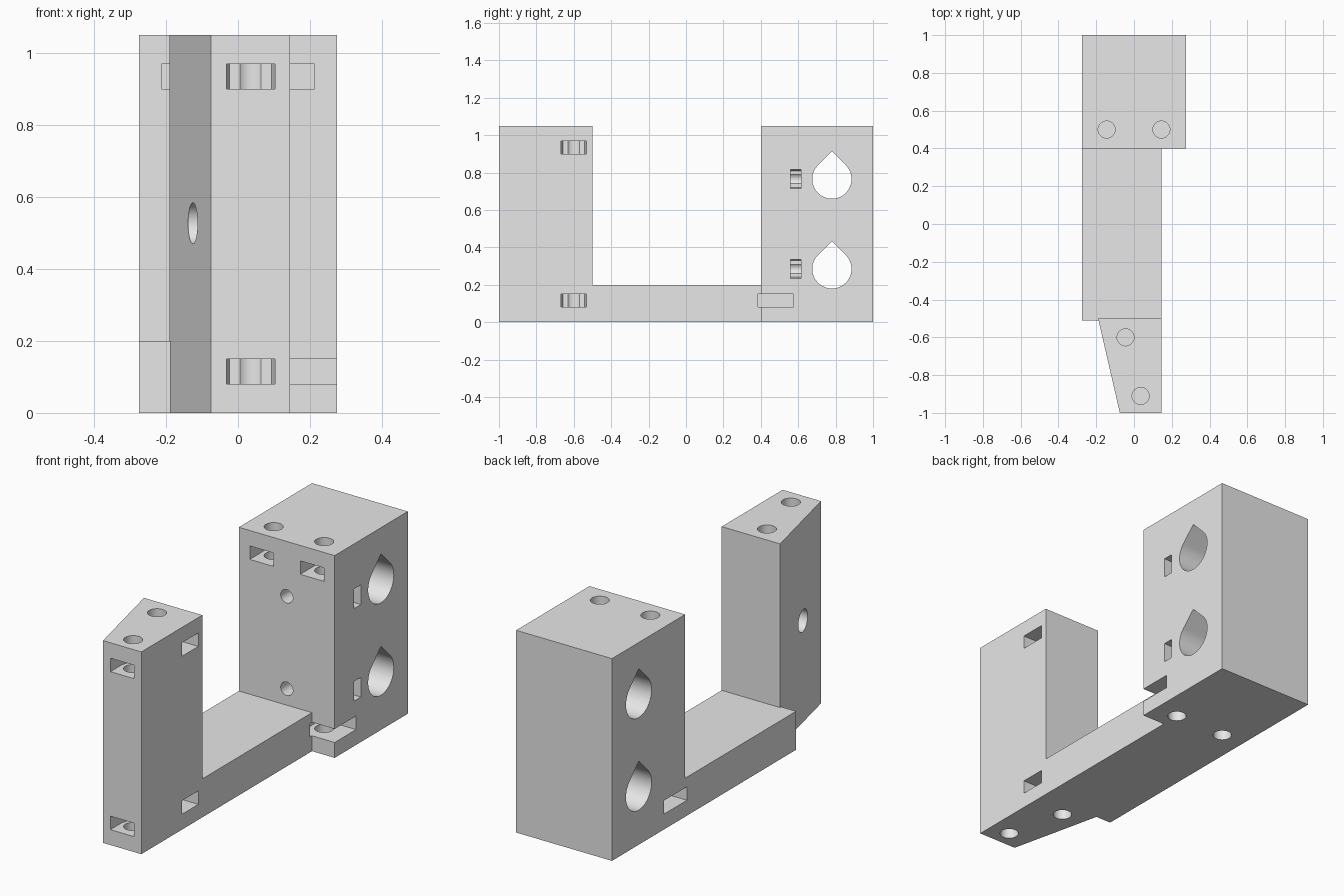
import bpy, bmesh
from math import cos, sin, pi, radians
from mathutils import Vector

cube = bpy.data.objects.get("Cube")
if cube:
    bpy.data.objects.remove(cube, do_unlink=True)

grey = bpy.data.materials.new("light_grey")
grey.use_nodes = True
grey.diffuse_color = (0.8, 0.8, 0.8, 1)
grey.node_tree.nodes["Principled BSDF"].inputs["Base Color"].default_value = (0.8, 0.8, 0.8, 1)

TO_3D = {
    "X": lambda a, b, h: (h, a, b),
    "Y": lambda a, b, h: (a, h, b),
    "Z": lambda a, b, h: (a, b, h),
}


def prism(name, profile, axis, start, end):
    """Extrude a flat profile along an axis."""
    bm = bmesh.new()
    low, high = ([bm.verts.new(TO_3D[axis](a, b, h)) for a, b in profile] for h in (start, end))
    bm.faces.new(low)
    bm.faces.new(high)
    n = len(profile)
    for i in range(n):
        j = (i + 1) % n
        bm.faces.new((low[i], low[j], high[j], high[i]))
    bmesh.ops.recalc_face_normals(bm, faces=bm.faces)
    mesh = bpy.data.meshes.new(name)
    bm.to_mesh(mesh)
    bm.free()
    mesh.materials.append(grey)
    obj = bpy.data.objects.new(name, mesh)
    bpy.context.collection.objects.link(obj)
    return obj


def rect(a0, a1, b0, b1):
    return [(a0, b0), (a1, b0), (a1, b1), (a0, b1)]


def arc(ca, cb, r, first=0, last=360, steps=48):
    angles = [radians(first + (last - first) * i / steps) for i in range(steps + 1)]
    if last - first == 360:
        angles.pop()
    return [(ca + r * cos(t), cb + r * sin(t)) for t in angles]


def teardrop(ca, cb, r):
    return arc(ca, cb, r, 135, 405) + [(ca, cb + r * 2 ** 0.5)]


def nut_slot(ca, cb, r, reach, direction):
    """Half hexagon seat that runs straight out along a direction."""
    u = Vector(direction)
    v = Vector((-u.y, u.x))
    local = [(reach, -r), (reach, r), (0, r)]
    local += [(r * cos(t), r * sin(t)) for t in (2 * pi / 3, 4 * pi / 3)] + [(0, -r)]
    return [tuple(Vector((ca, cb)) + u * s + v * w) for s, w in local]


# Main solids
bracket = prism("bracket", rect(-0.275, 0.275, 0.4, 1), "Z", 0, 1.05)
bar = prism("base_bar", rect(-0.275, 0.145, -0.51, 0.45), "Z", 0, 0.2)
post = prism("front_post", [(-0.075, -1), (0.145, -1), (0.145, -0.5), (-0.19, -0.5)], "Z", 0, 1.05)


def combine(tool, operation):
    mod = bracket.modifiers.new(tool.name, "BOOLEAN")
    mod.operation = operation
    mod.solver = "EXACT"
    mod.object = tool
    bpy.context.view_layer.objects.active = bracket
    with bpy.context.temp_override(object=bracket, active_object=bracket):
        bpy.ops.object.modifier_apply(modifier=mod.name)
    bpy.data.objects.remove(tool, do_unlink=True)


def cut(*args):
    combine(prism("cutter", *args), "DIFFERENCE")


combine(bar, "UNION")
combine(post, "UNION")

# Vertical screw holes from top and bottom
for x, y in [(-0.045, -0.6), (0.035, -0.91), (-0.145, 0.5), (0.145, 0.5)]:
    for z0, z1 in [(-0.1, 0.3), (0.75, 1.15)]:
        cut(arc(x, y, 0.045), "Z", z0, z1)

# Nut slots in the post, opening to the front and to the side
for z0, z1 in [(0.08, 0.15), (0.9, 0.97)]:
    cut(nut_slot(0.035, -0.91, 0.0675, 0.2, (0, -1)), "Z", z0, z1)
    cut(nut_slot(-0.045, -0.6, 0.0675, 0.3, (1, 0)), "Z", z0, z1)

# Nut slots in the block: upper ones open forward, lower ones sideways
for side in (-1, 1):
    cut(rect(side * 0.0775, side * 0.2125, 0.385, 0.575), "Z", 0.9, 0.97)
    cut(rect(side * 0.0775, side * 0.35, 0.385, 0.575), "Z", 0.08, 0.15)

# Rod holes with their clamp screw holes and side nut slots
for z in (0.285, 0.765):
    cut(teardrop(0.78, z, 0.105), "X", -0.4, 0.4)
    cut(arc(0, z, 0.035), "Y", 0.3, 0.74)
    cut(nut_slot(0, z, 0.051, 0.4, (1, 0)), "Y", 0.56, 0.615)

# Blind hole in the slanted face of the post
cut(arc(-0.78, 0.527, 0.057), "X", -0.3, 0.05)

bpy.ops.object.select_all(action="DESELECT")
bracket.select_set(True)
bpy.context.view_layer.objects.active = bracket
bpy.ops.object.shade_smooth_by_angle(angle=radians(30))
